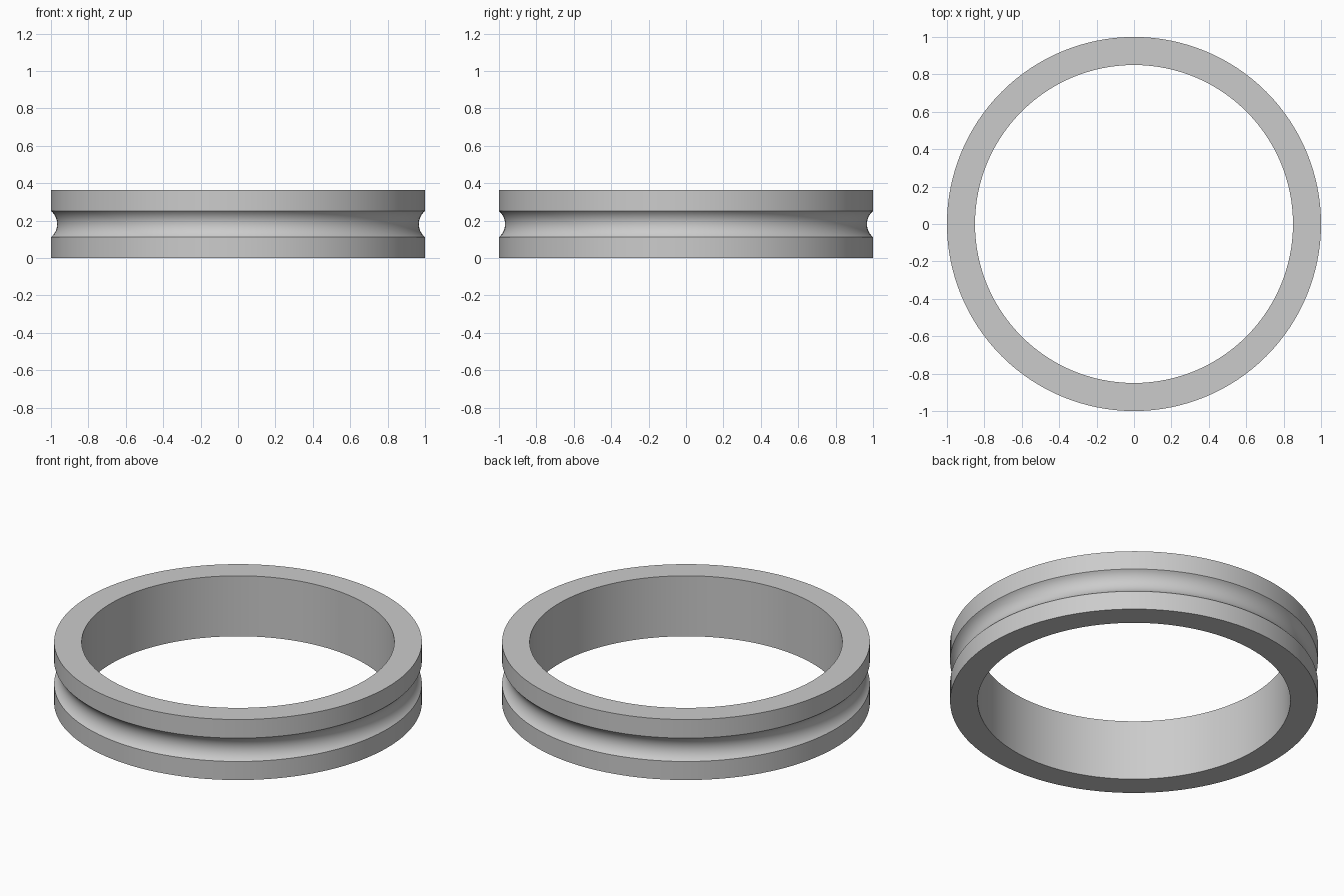
import bpy, bmesh, math
from mathutils import Vector

cube = bpy.data.objects.get("Cube")
if cube:
    bpy.data.objects.remove(cube, do_unlink=True)

OUTER, INNER, HEIGHT = 1.0, 0.85, 0.363
HALF_GROOVE, DEPTH = 0.07, 0.033
SEGMENTS, ARC_STEPS = 128, 14

# Plain grey metal
grey = bpy.data.materials.new("plain_grey")
grey.use_nodes = True
colour = (0.6, 0.6, 0.6, 1)
grey.diffuse_color = colour
grey.node_tree.nodes["Principled BSDF"].inputs["Base Color"].default_value = colour

# Closed cross-section: square band with a circular-arc groove in its outer wall
mid = HEIGHT / 2
arc_r = (HALF_GROOVE ** 2 + DEPTH ** 2) / (2 * DEPTH)
arc_x = OUTER - DEPTH + arc_r
sweep = math.asin(HALF_GROOVE / arc_r)
profile = [(INNER, 0), (OUTER, 0)]
for i in range(ARC_STEPS + 1):
    a = sweep * (2 * i / ARC_STEPS - 1)
    profile.append((arc_x - arc_r * math.cos(a), mid + arc_r * math.sin(a)))
profile += [(OUTER, HEIGHT), (INNER, HEIGHT)]

# Revolve the section around the vertical axis
bm = bmesh.new()
verts = [bm.verts.new((x, 0, z)) for x, z in profile]
edges = [bm.edges.new((v, verts[(i + 1) % len(verts)])) for i, v in enumerate(verts)]
bmesh.ops.spin(bm, geom=verts + edges, cent=(0, 0, 0), axis=Vector((0, 0, 1)),
               angle=math.tau, steps=SEGMENTS, use_merge=True)
bmesh.ops.remove_doubles(bm, verts=bm.verts, dist=1e-5)
bmesh.ops.recalc_face_normals(bm, faces=bm.faces)
mesh = bpy.data.meshes.new("grooved_ring")
bm.to_mesh(mesh)
bm.free()
mesh.materials.append(grey)

ring = bpy.data.objects.new("grooved_ring", mesh)
bpy.context.collection.objects.link(ring)
bpy.ops.object.select_all(action='DESELECT')
ring.select_set(True)
bpy.context.view_layer.objects.active = ring
bpy.ops.object.shade_smooth_by_angle(angle=math.radians(30))
